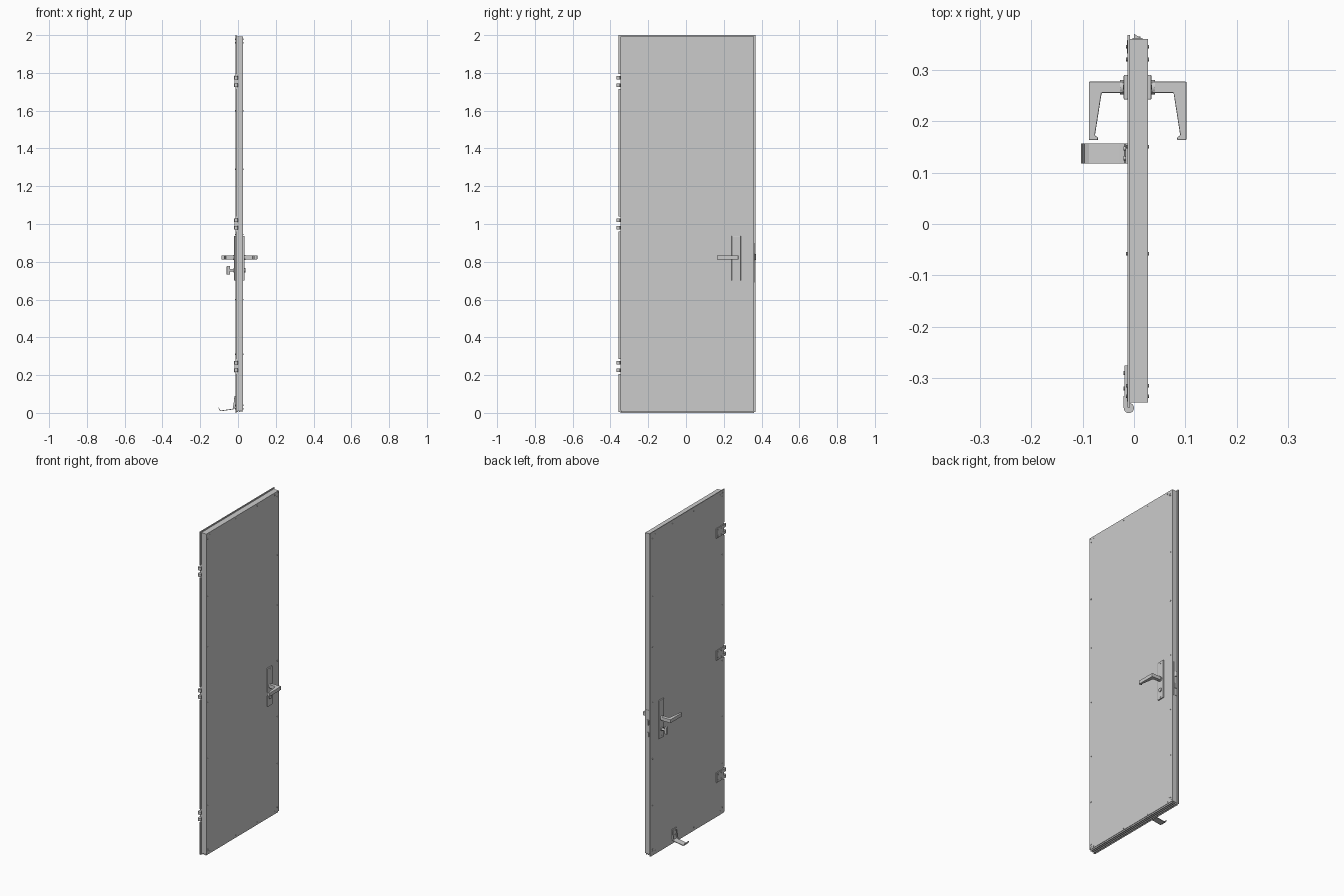
import bpy, bmesh, math
from mathutils import Matrix

if "Cube" in bpy.data.objects:
    bpy.data.objects.remove(bpy.data.objects["Cube"])

MID = 0.007            # x of the door's middle plane, used for mirroring fittings


def finish(name, bm, bevel=0, smooth=False):
    bmesh.ops.recalc_face_normals(bm, faces=bm.faces)
    me = bpy.data.meshes.new(name)
    bm.to_mesh(me)
    bm.free()
    ob = bpy.data.objects.new(name, me)
    bpy.context.collection.objects.link(ob)
    if bevel:
        m = ob.modifiers.new("bevel", 'BEVEL')
        m.width, m.segments = bevel, 2
    if smooth:
        bpy.context.view_layer.objects.active = ob
        ob.select_set(True)
        bpy.ops.object.shade_smooth_by_angle(angle=math.radians(35))
        ob.select_set(False)
    return ob


def add_box(bm, x0, x1, y0, y1, z0, z1):
    mat = Matrix.Translation(((x0 + x1) / 2, (y0 + y1) / 2, (z0 + z1) / 2))
    mat = mat @ Matrix.Diagonal((x1 - x0, y1 - y0, z1 - z0, 1))
    bmesh.ops.create_cube(bm, size=1, matrix=mat)


def box(name, *b, bevel=0):
    bm = bmesh.new()
    add_box(bm, *b)
    return finish(name, bm, bevel)


def add_cyl(bm, axis, c, r, length, n=20):
    rot = Matrix.Rotation(math.pi / 2, 4, 'Y' if axis == 'X' else 'X') if axis != 'Z' else Matrix()
    bmesh.ops.create_cone(bm, cap_ends=True, segments=n, radius1=r, radius2=r,
                          depth=length, matrix=Matrix.Translation(c) @ rot)


def cyl(name, axis, c, r, length, n=20):
    bm = bmesh.new()
    add_cyl(bm, axis, c, r, length, n)
    return finish(name, bm, smooth=True)


def prism(name, pts, offset, bevel=0):
    bm = bmesh.new()
    f = bm.faces.new([bm.verts.new(p) for p in pts])
    ext = bmesh.ops.extrude_face_region(bm, geom=[f], use_keep_orig=True)
    bmesh.ops.translate(bm, vec=offset, verts=[v for v in ext["geom"] if isinstance(v, bmesh.types.BMVert)])
    return finish(name, bm, bevel)


HINGES = (0.245, 1.0, 1.755)

# door leaf and the rebate sheet, notched on the hinge edge
box("door_leaf", -0.009, 0.027, -0.347, 0.36, 0.012, 1.992)
box("rebate_sheet", -0.013, -0.008, -0.347, 0.368, 0.004, 2.0)
cuts = [0.004] + [z + s * 0.04 for z in HINGES for s in (-1, 1)] + [2.0]
bm = bmesh.new()
for a, b in zip(cuts[::2], cuts[1::2]):
    add_box(bm, -0.013, -0.008, -0.357, -0.347, a, b)
finish("rebate_edge", bm)

# mitre seams in the corners of both faces
bm = bmesh.new()
for x in (0.027, -0.013):
    for y, sy in ((-0.332, -1), (0.345, 1)):
        for z, sz in ((0.03, -1), (1.975, 1)):
            mat = Matrix.Translation((x, y, z)) @ Matrix.Rotation(-sy * sz * math.pi / 4, 4, 'X')
            bmesh.ops.create_cube(bm, size=1, matrix=mat @ Matrix.Diagonal((0.001, 0.003, 0.035, 1)))
finish("corner_seams", bm)

# screw heads round the border of both faces
spots = [(y, z) for y in (-0.335, 0.345) for z in (0.04, 0.31, 0.60, 0.945, 1.29, 1.60, 1.96)]
spots += [(y, z) for y in (-0.315, -0.058, 0.15, 0.32) for z in (0.022, 1.978)]
bm = bmesh.new()
for y, z in spots:
    for x in (0.0275, -0.0135):
        add_cyl(bm, 'X', (x, y, z), 0.0035, 0.004, 10)
finish("border_screws", bm, smooth=True)

# hinges: leaf, two arms and two knuckles
for i, z in enumerate(HINGES):
    bm = bmesh.new()
    add_box(bm, -0.018, -0.013, -0.345, -0.275, z - 0.03, z + 0.03)
    for s in (-1, 1):
        add_box(bm, -0.020, -0.012, -0.358, -0.335, z + s * 0.02 - 0.009, z + s * 0.02 + 0.009)
        add_cyl(bm, 'Z', (-0.010, -0.358, z + s * 0.02), 0.010, 0.018)
    for y in (-0.29, -0.32):
        for s in (-1, 1):
            add_cyl(bm, 'X', (-0.0185, y, z + s * 0.018), 0.004, 0.003, 10)
    finish(f"hinge_{i}", bm, smooth=True)

# handle set on both faces, mirrored about the middle plane
lever = [(0.034, 0.277), (0.102, 0.277), (0.102, 0.163), (0.084, 0.163), (0.084, 0.169),
         (0.090, 0.172), (0.077, 0.255), (0.034, 0.255)]
for side, s in (("outer", 1), ("inner", -1)):
    def mx(x):
        return MID + s * (x - MID)
    a, b = sorted((mx(0.026), mx(0.034)))
    box(f"{side}_handle_plate", a, b, 0.242, 0.290, 0.700, 0.937, bevel=0.002)
    cyl(f"{side}_handle_collar", 'X', (mx(0.037), 0.266, 0.823), 0.014, 0.008)
    prism(f"{side}_lever", [(mx(x), y, 0.812) for x, y in lever], (0, 0, 0.022), bevel=0.002)
    cyl(f"{side}_lock_cylinder", 'X', (mx(0.034), 0.266, 0.755), 0.012, 0.010)
    for z in (0.712, 0.925):
        cyl(f"{side}_plate_screw", 'X', (mx(0.034), 0.266, z), 0.004, 0.003, 12)

# thumb turn on the inner face
cyl("thumb_turn_stem", 'X', (-0.035, 0.266, 0.755), 0.007, 0.03)
box("thumb_turn", -0.060, -0.042, 0.258, 0.274, 0.732, 0.778, bevel=0.003)

# lock faceplate with latch and bolt in the closing edge
box("lock_faceplate", -0.003, 0.017, 0.358, 0.3615, 0.69, 0.90)
prism("latch", [(0.0, 0.358, 0.81), (0.014, 0.358, 0.81), (0.014, 0.361, 0.81), (0.0, 0.37, 0.81)],
      (0, 0, 0.03))
box("dead_bolt", 0.001, 0.013, 0.358, 0.365, 0.735, 0.765)

# foot-operated pull at the bottom: a bent strip
path = [(-0.013, 0.09), (-0.013, 0.035), (-0.018, 0.026), (-0.028, 0.022), (-0.088, 0.013),
        (-0.096, 0.016), (-0.101, 0.028)]
back = [(-0.103, 0.027), (-0.099, 0.014), (-0.089, 0.009), (-0.028, 0.018),
        (-0.020, 0.021), (-0.017, 0.033), (-0.017, 0.09)]
prism("foot_pull", [(x, 0.118, z) for x, z in path + back], (0, 0.039, 0))
for y in (0.128, 0.147):
    for z in (0.05, 0.078):
        cyl("foot_pull_screw", 'X', (-0.018, y, z), 0.004, 0.004, 12)

# threshold seal strip under the leaf
bm = bmesh.new()
for x in (-0.004, 0.009, 0.021):
    add_box(bm, x - 0.003, x + 0.003, -0.345, 0.358, 0.004, 0.014)
add_box(bm, -0.012, -0.009, -0.347, 0.36, 0.0, 0.006)
finish("bottom_seal", bm)
